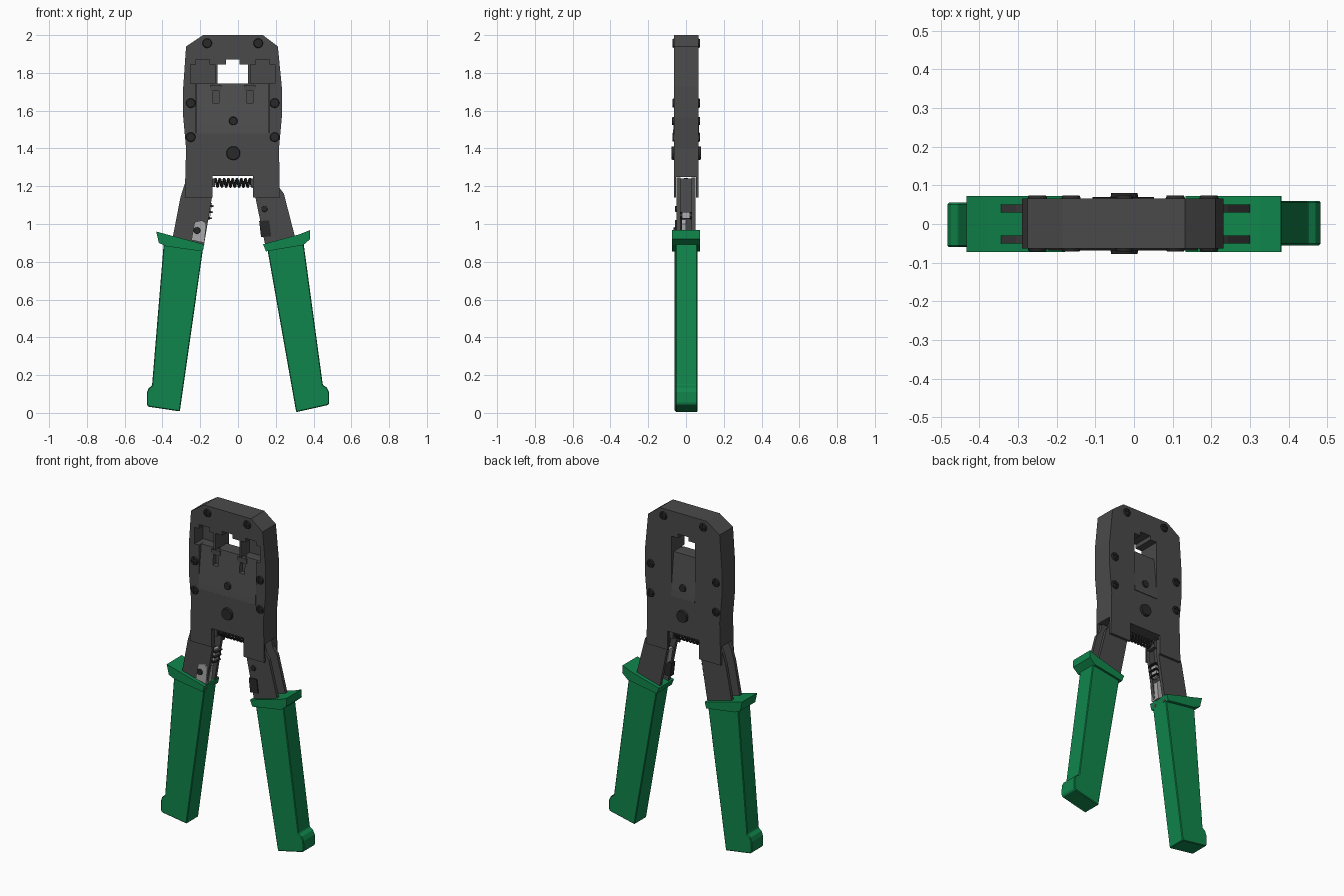
import bpy, bmesh, math
from mathutils import Matrix

if "Cube" in bpy.data.objects:
    bpy.data.objects.remove(bpy.data.objects["Cube"])


def material(name, r, g, b):
    m = bpy.data.materials.new(name)
    m.diffuse_color = (r, g, b, 1)
    m.use_nodes = True
    m.node_tree.nodes["Principled BSDF"].inputs["Base Color"].default_value = m.diffuse_color
    return m


STEEL = material("dark_steel", 0.068, 0.068, 0.068)
PANEL = material("die_steel", 0.075, 0.075, 0.075)
BLACK = material("black_metal", 0.022, 0.022, 0.022)
GREEN = material("green_grip", 0.005, 0.235, 0.07)
LIGHT = material("light_metal", 0.4, 0.4, 0.4)
CX = -0.028  # centre line of the head


def finish(name, bm, mat):
    bmesh.ops.recalc_face_normals(bm, faces=bm.faces)
    me = bpy.data.meshes.new(name)
    bm.to_mesh(me)
    bm.free()
    me.materials.append(mat)
    ob = bpy.data.objects.new(name, me)
    bpy.context.collection.objects.link(ob)
    return ob


def prism(name, pts, y0, y1, mat=STEEL, axis="y"):
    """Extrude an (x, z) outline along y, or a (y, z) outline along x."""
    bm = bmesh.new()
    put = (lambda p, d: (p[0], d, p[1])) if axis == "y" else (lambda p, d: (d, p[0], p[1]))
    f = bm.faces.new([bm.verts.new(put(p, y0)) for p in pts])
    ext = bmesh.ops.extrude_face_region(bm, geom=[f])
    d = y1 - y0
    bmesh.ops.translate(bm, vec=(0, d, 0) if axis == "y" else (d, 0, 0),
                        verts=[v for v in ext["geom"] if isinstance(v, bmesh.types.BMVert)])
    return finish(name, bm, mat)


def box(name, x0, x1, y0, y1, z0, z1, mat=STEEL):
    return prism(name, [(x0, z0), (x1, z0), (x1, z1), (x0, z1)], y0, y1, mat)


def disc(name, x, z, y0, y1, r0, r1, mat=BLACK, seg=20):
    bm = bmesh.new()
    rot = Matrix.Translation((x, (y0 + y1) / 2, z)) @ Matrix.Rotation(-math.pi / 2, 4, "X")
    bmesh.ops.create_cone(bm, cap_ends=True, segments=seg, radius1=r0, radius2=r1,
                          depth=y1 - y0, matrix=rot)
    return finish(name, bm, mat)


def apply(ob, mod):
    bpy.context.view_layer.objects.active = ob
    bpy.ops.object.modifier_apply(modifier=mod.name)


def cut(ob, cutter):
    m = ob.modifiers.new("cut", "BOOLEAN")
    m.operation, m.solver, m.object = "DIFFERENCE", "EXACT", cutter
    cutter.hide_render = True
    apply(ob, m)
    bpy.data.objects.remove(cutter)


def bevel(ob, w):
    m = ob.modifiers.new("bevel", "BEVEL")
    m.width, m.segments, m.limit_method, m.angle_limit = w, 1, "ANGLE", math.radians(40)
    apply(ob, m)


# Head body
head = prism("head", [(-0.185, 2), (0.132, 2), (0.211, 1.94), (0.232, 1.725), (0.232, 1.565),
                      (0.217, 1.4), (0.222, 1.14), (0.08, 1.14), (0.08, 1.255), (-0.135, 1.255),
                      (-0.135, 1.14), (-0.282, 1.14), (-0.275, 1.4), (-0.29, 1.565),
                      (-0.29, 1.725), (-0.275, 1.94)], -0.063, 0.066)


def plug_outline(x, w):
    n = 0.036
    return [(x - w, 1.744), (x + w, 1.744), (x + w, 1.845), (x + n, 1.845), (x + n, 1.87),
            (x - n, 1.87), (x - n, 1.845), (x - w, 1.845)]


# Cable sockets: the middle one goes right through, the outer two are pockets
cut(head, prism("cutter", plug_outline(CX, 0.081), -0.2, 0.2))
for x in (CX - 0.158, CX + 0.158):
    cut(head, prism("cutter", plug_outline(x, 0.065), -0.2, 0.02))
# Die recesses front and back, and the slot the arms sit in
cut(head, box("cutter", -0.222, 0.166, -0.2, -0.02, 1.481, 1.7445))
cut(head, box("cutter", -0.109, 0.053, 0.02, 0.2, 1.481, 1.7445))
cut(head, box("cutter", -0.5, 0.5, -0.052, 0.052, 1.0, 1.25))

# Sloped die panels
die = prism("front_die", [(-0.069, 1.48), (-0.066, 1.52), (-0.04, 1.744), (-0.015, 1.744), (-0.015, 1.48)],
            -0.221, 0.165, PANEL, "x")
for x in (CX - 0.09, CX + 0.09):
    cut(die, box("cutter", x - 0.017, x + 0.017, -0.1, -0.022, 1.64, 1.8))
    box("socket_divider", x - 0.03, x + 0.03, -0.05, -0.021, 1.705, 1.735)
prism("back_die", [(0.07, 1.48), (0.068, 1.52), (0.045, 1.744), (0.015, 1.744), (0.015, 1.48)],
      -0.108, 0.052, PANEL, "x")

# Cross-head screws on both faces
screw = disc("screw", 0, 0, -0.009, 0.006, 0.022, 0.028, BLACK)
for a, b in ((0.018, 0.004), (0.004, 0.018)):
    cut(screw, box("cutter", -a, a, -0.03, -0.004, -b, b))
spots = [(CX + s * dx, z) for s in (-1, 1) for dx, z in ((0.135, 1.957), (0.222, 1.64), (0.222, 1.46))]
for side, y in ((0, -0.062), (math.pi, 0.065)):
    for x, z in spots:
        s = bpy.data.objects.new("head_screw", screw.data)
        s.location, s.rotation_euler = (x, y, z), (0, 0, side)
        bpy.context.collection.objects.link(s)
bpy.data.objects.remove(screw)

# Die screw and main pivot
disc("die_screw_front", CX + 0.003, 1.545, -0.073, -0.05, 0.02, 0.026)
disc("die_screw_back", CX + 0.003, 1.545, 0.05, 0.074, 0.026, 0.02)
disc("pivot_front", CX + 0.003, 1.375, -0.077, -0.05, 0.034, 0.039, seg=28)
disc("pivot_back", CX + 0.003, 1.375, 0.05, 0.08, 0.039, 0.034, seg=28)

# Arms: twin plates with a web, open to the outside
left_arm = [(-0.265, 1.245), (-0.14, 1.245), (-0.135, 1.16), (-0.185, 0.86), (-0.355, 0.88), (-0.305, 1.14),
            (-0.283, 1.21)]
right_arm = [(0.205, 1.245), (0.09, 1.245), (0.088, 1.16), (0.15, 0.86), (0.315, 0.88), (0.243, 1.16),
             (0.217, 1.195)]
for name, pts in (("left_arm", left_arm), ("right_arm", right_arm)):
    for y in (-0.04, 0.04):
        prism(name + "_plate", pts, y - 0.01, y + 0.01)
prism("left_arm_web", [(-0.165, 1.24), (-0.2, 1.24), (-0.25, 0.87), (-0.215, 0.87)], -0.03, 0.03)
prism("right_arm_web", [(0.115, 1.24), (0.15, 1.24), (0.172, 1.06), (0.137, 1.06)], -0.03, 0.03)

# Spring between the arms
bpy.ops.object.select_all(action="DESELECT")
cu = bpy.data.curves.new("spring", "CURVE")
cu.dimensions, cu.bevel_depth, cu.bevel_resolution, cu.use_fill_caps = "3D", 0.0065, 1, True
sp = cu.splines.new("POLY")
turns, steps = 9, 14
sp.points.add(turns * steps)
for i, p in enumerate(sp.points):
    a = 2 * math.pi * i / steps
    p.co = (-0.125 + 0.205 * i / (turns * steps), 0.021 * math.cos(a), 1.218 + 0.021 * math.sin(a), 1)
spring = bpy.data.objects.new("spring", cu)
bpy.context.collection.objects.link(spring)
cu.materials.append(BLACK)
bpy.context.view_layer.objects.active = spring
spring.select_set(True)
bpy.ops.object.convert(target="MESH")
bpy.ops.object.shade_smooth_by_angle()
for x in (-0.135, 0.08):
    box("spring_seat", x - 0.012, x + 0.012, -0.03, 0.03, 1.195, 1.24)

# Wire stripper on the left arm
prism("stripper_lug", [(-0.247, 0.915), (-0.178, 0.9), (-0.168, 1.0), (-0.19, 1.02), (-0.23, 1.01)],
      -0.058, 0.0, LIGHT)
disc("stripper_screw", -0.217, 0.965, -0.066, -0.05, 0.017, 0.019)
prism("stripper_strip", [(-0.17, 1.02), (-0.15, 1.02), (-0.138, 1.11), (-0.158, 1.11)], -0.02, 0.02, LIGHT)
for i in range(3):
    z = 1.03 + 0.032 * i
    prism("stripper_tooth", [(-0.17, z - 0.006), (-0.138 + 0.006 * i, z - 0.002), (-0.138 + 0.006 * i, z + 0.004),
                             (-0.17, z + 0.01)], -0.03, 0.03, BLACK)

# Cutting blade on the right arm
prism("cutter_blade", [(0.122, 0.93), (0.176, 0.935), (0.165, 1.02), (0.112, 1.015)], -0.056, -0.02, BLACK)
prism("blade_strip", [(0.115, 1.03), (0.13, 1.03), (0.118, 1.12), (0.1, 1.12)], -0.02, 0.02, LIGHT)
disc("blade_screw", 0.14, 1.08, -0.057, -0.045, 0.015, 0.017)

# Grips with flared toes
grips = {
    "left": ([(-0.393, 0.9), (-0.185, 0.87), (-0.308, 0.008), (-0.476, 0.033), (-0.483, 0.045),
              (-0.483, 0.105), (-0.474, 0.13), (-0.455, 0.145)],
             [(-0.433, 0.96), (-0.378, 0.945), (-0.178, 0.892), (-0.188, 0.855), (-0.38, 0.882), (-0.419, 0.9)]),
    "right": ([(0.347, 0.9), (0.155, 0.87), (0.308, 0.004), (0.478, 0.042), (0.483, 0.055),
               (0.482, 0.11), (0.47, 0.135), (0.449, 0.148)],
              [(0.38, 0.967), (0.325, 0.945), (0.133, 0.893), (0.148, 0.855), (0.345, 0.888), (0.382, 0.92)]),
}
for side, (body, collar) in grips.items():
    off = -0.0025 if side == "left" else 0.0025
    bevel(prism(side + "_grip", body, off - 0.0575, off + 0.0575, GREEN), 0.004)
    prism(side + "_grip_collar", collar, -0.073, 0.073, GREEN)
